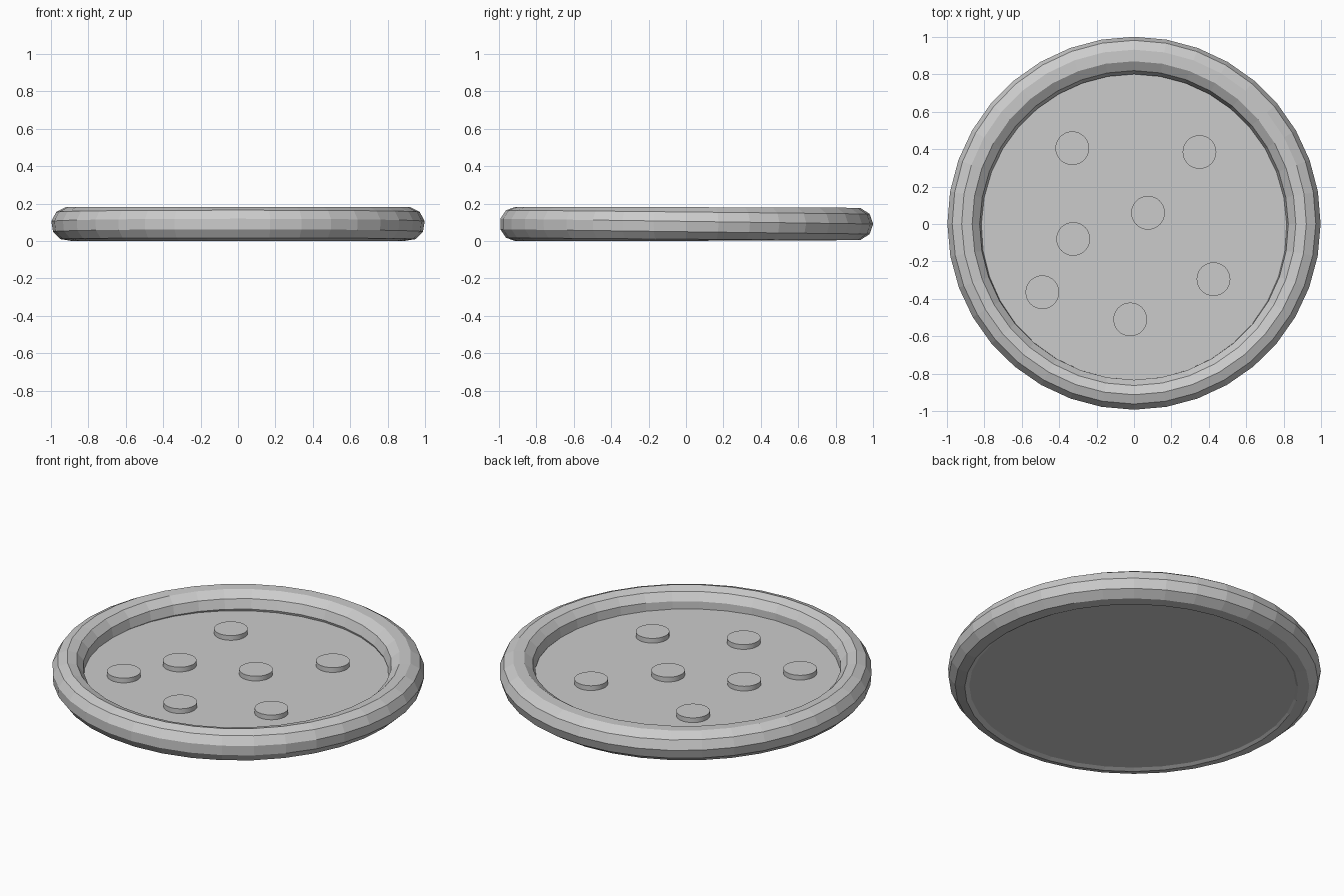
import bpy, bmesh, math

if "Cube" in bpy.data.objects:
    bpy.data.objects.remove(bpy.data.objects["Cube"])

SEGMENTS, SIDES = 36, 10


def add_object(name, bm):
    bmesh.ops.recalc_face_normals(bm, faces=bm.faces)
    mesh = bpy.data.meshes.new(name)
    bm.to_mesh(mesh)
    bm.free()
    obj = bpy.data.objects.new(name, mesh)
    bpy.context.collection.objects.link(obj)
    return obj


def disc(name, x, y, radius, z0, z1, sides):
    bm = bmesh.new()
    bmesh.ops.create_cone(bm, cap_ends=True, segments=sides, radius1=radius,
                          radius2=radius, depth=z1 - z0)
    bmesh.ops.translate(bm, vec=(x, y, (z0 + z1) / 2), verts=bm.verts)
    return add_object(name, bm)


# Crust: faceted ring whose section turns and thickens slightly front to back
bm = bmesh.new()
rings = []
for i in range(SEGMENTS):
    a = 2 * math.pi * i / SEGMENTS
    s = math.sin(a)
    phase = math.radians(9 - 9 * s)
    centre, width = 0.907 - 0.006 * s, 0.092 + 0.008 * s
    ring = []
    for j in range(SIDES):
        t = phase + 2 * math.pi * j / SIDES
        r = centre + width * math.cos(t)
        ring.append(bm.verts.new((r * math.cos(a), r * s, 0.091 + 0.091 * math.sin(t))))
    rings.append(ring)
for i in range(SEGMENTS):
    p, q = rings[i], rings[(i + 1) % SEGMENTS]
    for j in range(SIDES):
        k = (j + 1) % SIDES
        bm.faces.new((p[j], q[j], q[k], p[k]))
add_object("crust", bm)

# Flat base inside the crust
disc("base", 0, 0, 0.90, 0.01, 0.077, SEGMENTS)

# Round topping slices
slices = [(-0.33, 0.405), (0.35, 0.385), (0.075, 0.06), (-0.325, -0.08),
          (-0.49, -0.365), (0.425, -0.295), (-0.02, -0.51)]
for n, (x, y) in enumerate(slices, 1):
    topping = disc(f"topping_slice_{n}", x, y, 0.09, 0.06, 0.105, 32)
    bpy.context.view_layer.objects.active = topping
    topping.select_set(True)
    bpy.ops.object.shade_smooth_by_angle(angle=math.radians(30))
    topping.select_set(False)
